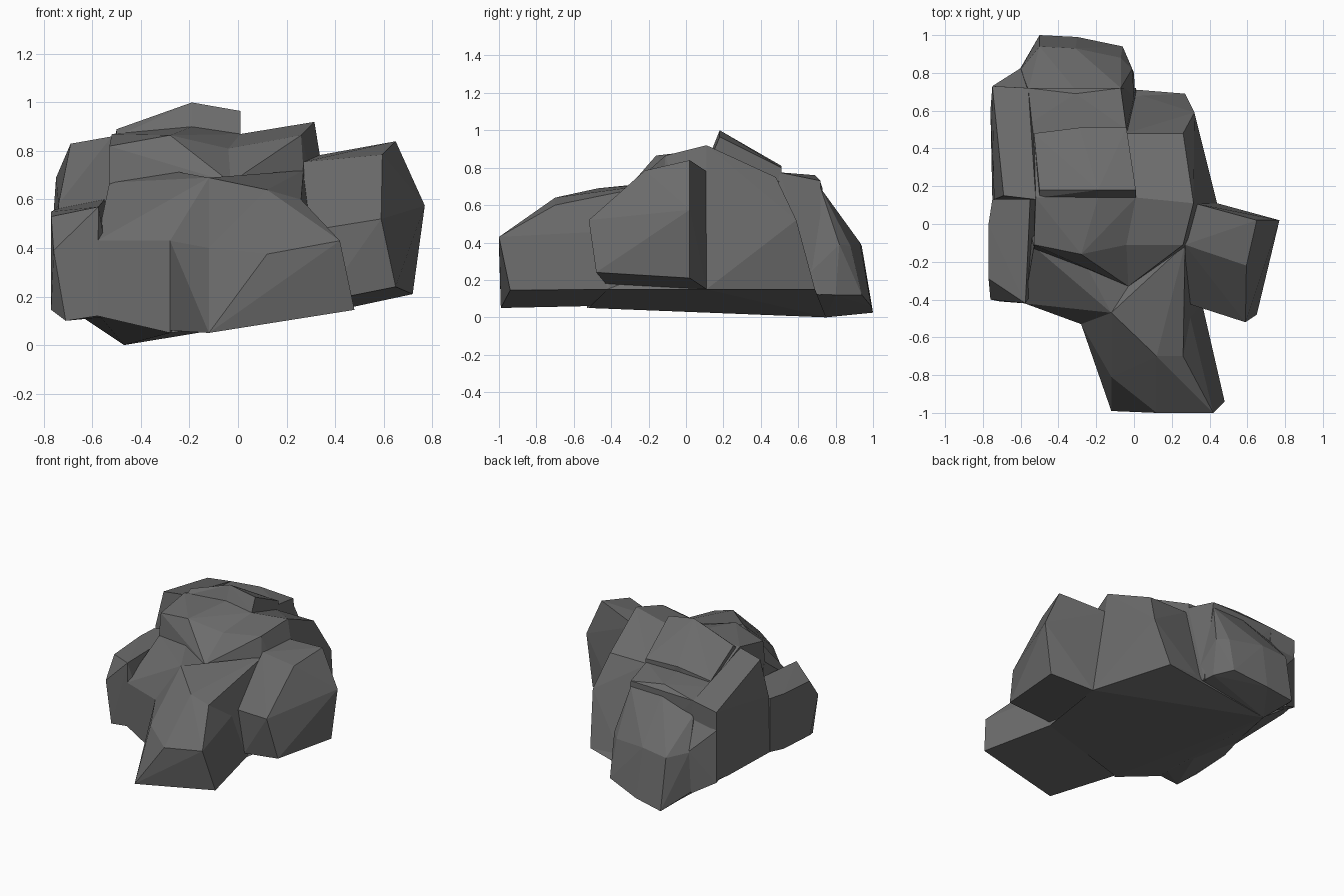
import bpy, bmesh, math

stone = bpy.data.materials.new("dark_grey_stone")
stone.diffuse_color = (0.15, 0.15, 0.15, 1.0)
blocks = bpy.data.collections.new("blocks")
bpy.context.scene.collection.children.link(blocks)


def rock(name, points):
    """Faceted block: the convex hull of a few corner points."""
    bm = bmesh.new()
    for p in points:
        bm.verts.new(p)
    hull = bmesh.ops.convex_hull(bm, input=bm.verts[:])
    junk = set(hull["geom_interior"]) | set(hull["geom_unused"])
    junk = [v for v in junk if isinstance(v, bmesh.types.BMVert) and v.is_valid]
    if junk:
        bmesh.ops.delete(bm, geom=junk, context='VERTS')
    bmesh.ops.recalc_face_normals(bm, faces=bm.faces[:])
    me = bpy.data.meshes.new(name)
    bm.to_mesh(me)
    bm.free()
    me.materials.append(stone)
    ob = bpy.data.objects.new(name, me)
    blocks.objects.link(ob)
    return ob


# central mass, in two halves that meet in a shallow valley
rock("core_left", [
    (-.53, -.11, .82), (-.28, -.16, .865), (-.04, -.11, .81), (-.03, -.33, .67),
    (-.53, -.13, .67), (-.28, -.17, .72), (-.52, .14, .87), (-.19, .14, .90),
    (.01, .14, .87), (-.53, .48, .74), (-.04, .48, .75),
    (-.53, -.12, .12), (.0, -.12, .12), (.01, .6, .13), (-.53, .6, .08)])
rock("core_right", [
    (-.04, -.11, .81), (.26, -.11, .865), (.27, -.12, .72), (-.03, -.33, .67),
    (.01, .14, .87), (.315, .11, .92), (.26, .48, .75), (-.04, .48, .75),
    (.32, .59, .52), (.27, .69, .15), (.01, .69, .12), (.44, .11, .15),
    (-.04, -.11, .12), (.3, -.11, .15)])

# continuous underside
rock("underside", [
    (-.57, -.41, .12), (-.28, -.52, .05), (.36, -.42, .15), (.44, .11, .15),
    (.27, .69, .15), (-.47, .75, .0), (-.74, .13, .18), (-.5, -.3, .3),
    (.25, -.3, .3), (.3, .1, .3), (.2, .5, .3), (-.45, .6, .3)])

# tilted slab on the summit
rock("summit_slab", [
    (-.50, .14, .86), (-.19, .14, .90), (.01, .14, .87),
    (-.50, .18, .89), (-.19, .18, 1.0), (.01, .18, .965),
    (-.53, .48, .76), (-.29, .51, .81), (-.04, .51, .80),
    (-.50, .18, .6), (.0, .18, .6), (-.53, .48, .6), (-.04, .51, .6)])

# front spur (rear half, then the half that reaches the tip) and its shoulder
spur_crest = [(-.12, -.47, .69), (.12, -.70, .64), (.26, -.70, .60),
              (.28, -.42, .46), (.36, -.42, .15), (-.28, -.53, .43),
              (-.28, -.53, .06), (-.12, -.81, .40)]
rock("spur_rear", spur_crest + [
    (-.03, -.33, .67), (.27, -.11, .72), (.3, -.05, .16), (-.2, -.1, .12)])
rock("spur_tip", spur_crest + [
    (.42, -1.0, .43), (.12, -1.0, .375), (-.12, -.99, .05),
    (.14, -.96, .095), (.48, -.94, .145)])
rock("front_shoulder", [
    (-.53, -.12, .67), (-.28, -.17, .72), (-.03, -.33, .67), (-.12, -.47, .69),
    (-.28, -.53, .43), (-.58, -.42, .43), (-.58, -.42, .12), (-.28, -.53, .05),
    (-.56, .0, .13), (-.1, .0, .12)])

# side boulders
rock("right_boulder", [
    (.27, -.11, .755), (.595, -.22, .785), (.65, .02, .84), (.32, .11, .78),
    (.77, .02, .575), (.69, -.22, .52), (.59, -.52, .52), (.28, -.42, .47),
    (.65, -.48, .24), (.72, .02, .21), (.44, .11, .15), (.35, -.43, .18),
    (.2, .0, .15)])
rock("left_front_boulder", [
    (-.77, .0, .55), (-.77, -.29, .53), (-.575, -.42, .57), (-.76, -.40, .39),
    (-.58, -.42, .43), (-.55, .13, .60), (-.75, .13, .56), (-.77, -.29, .145),
    (-.71, -.41, .10), (-.58, -.42, .12), (-.77, .0, .16), (-.75, .13, .18),
    (-.5, .13, .12), (-.5, -.3, .12)])
rock("left_boulder", [
    (-.74, .13, .58), (-.69, .15, .83), (-.52, .13, .86), (-.53, .48, .74),
    (-.68, .50, .75), (-.75, .73, .69), (-.76, .60, .55), (-.56, .72, .72),
    (-.76, .60, .2), (-.75, .13, .18), (-.5, .13, .12), (-.74, .72, .2),
    (-.5, .72, .03)])

# back: upper ledge and the lower lump that slopes to the ground
rock("back_ledge", [
    (-.53, .46, .75), (-.29, .44, .78), (-.04, .50, .775), (-.07, .72, .73),
    (-.31, .69, .76), (-.56, .72, .72), (-.60, .50, .74),
    (-.55, .70, .1), (.01, .72, .12), (.01, .45, .14), (-.55, .45, .12)])
rock("back_lump", [
    (-.56, .71, .62), (-.31, .71, .70), (-.07, .72, .69), (-.60, .82, .40),
    (-.50, .94, .38), (-.31, .93, .40), (-.07, .88, .38), (-.01, .82, .39),
    (-.50, 1.0, .025), (-.30, .99, .06), (-.06, .94, .12), (.0, .80, .12),
    (-.47, .75, .0), (-.61, .81, .12), (-.55, .5, .08), (.01, .55, .13)])
rock("back_corner", [
    (-.75, .73, .56), (-.56, .70, .62), (-.60, .825, .41), (-.61, .815, .11),
    (-.75, .73, .19), (-.72, .60, .2), (-.5, .6, .5), (-.5, .6, .08)])

# fuse the blocks into one solid so that no faces are hidden inside
base = bpy.data.objects["core_left"]
for ob in [o for o in blocks.objects if o is not base]:
    mod = base.modifiers.new("fuse", 'BOOLEAN')
    mod.operation = 'UNION'
    mod.solver = 'EXACT'
    mod.object = ob
bpy.context.view_layer.update()
deps = bpy.context.evaluated_depsgraph_get()
fused = bpy.data.meshes.new_from_object(base.evaluated_get(deps))
if len(fused.polygons) > 60:
    bm = bmesh.new()
    bm.from_mesh(fused)
    bmesh.ops.remove_doubles(bm, verts=bm.verts[:], dist=0.0005)
    for f in bm.faces:
        f.smooth = False
        f.material_index = 0
    bm.to_mesh(fused)
    bm.free()
    fused.materials.clear()
    fused.materials.append(stone)
    for ob in list(blocks.objects):
        bpy.data.objects.remove(ob)
    blocks.objects.link(bpy.data.objects.new("rock_formation", fused))
